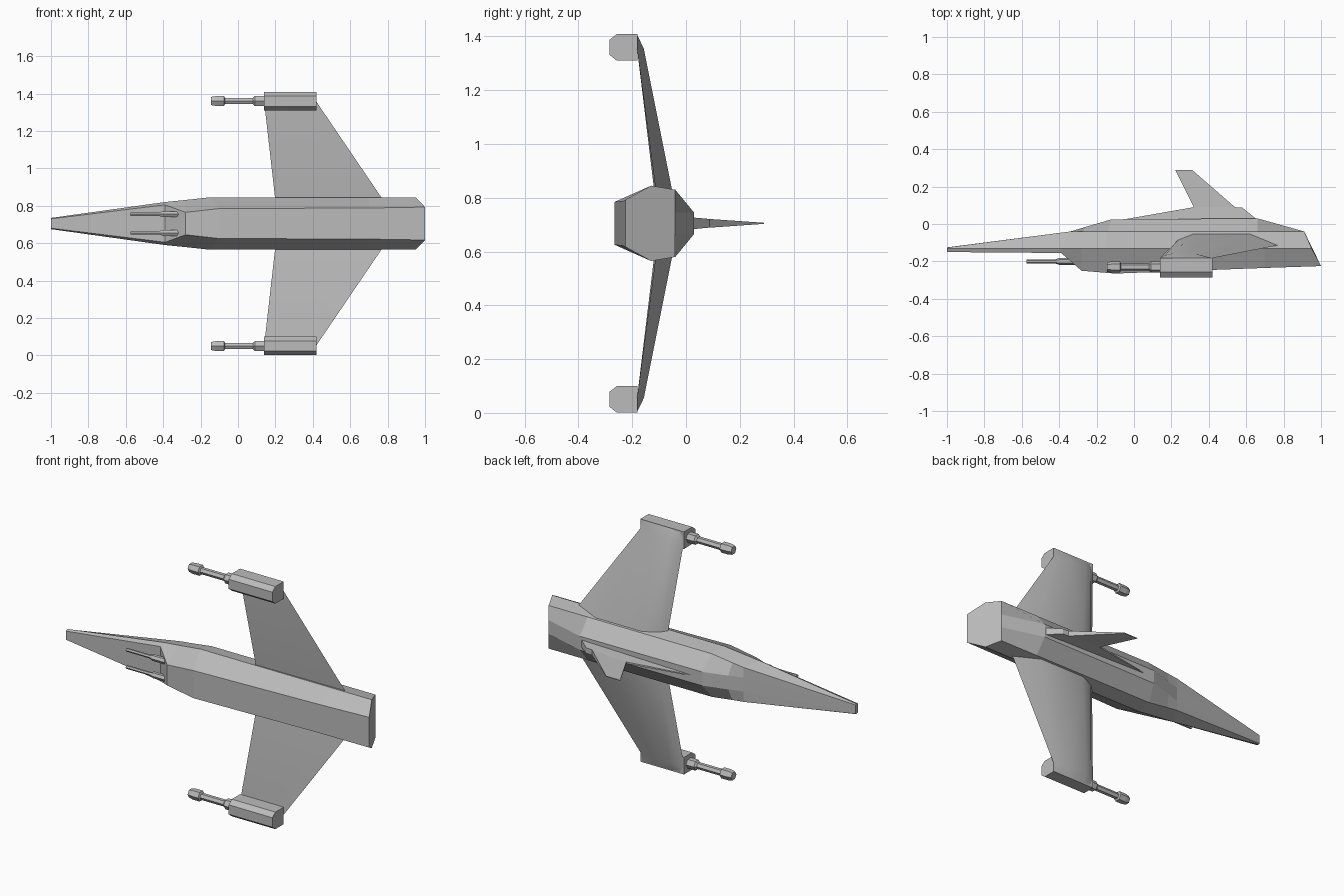
import bpy
import bmesh
from math import cos, sin, pi

if "Cube" in bpy.data.objects:
    bpy.data.objects.remove(bpy.data.objects["Cube"])

MID = 0.705  # height of the symmetry plane

grey = bpy.data.materials.new("hull grey")
grey.use_nodes = True
grey.diffuse_color = (0.5, 0.5, 0.5, 1)
grey.node_tree.nodes["Principled BSDF"].inputs["Base Color"].default_value = (0.5, 0.5, 0.5, 1)


def finish(name, bm, angle=None):
    """Turn a bmesh into a named object."""
    bmesh.ops.remove_doubles(bm, verts=bm.verts, dist=1e-5)
    bmesh.ops.recalc_face_normals(bm, faces=bm.faces)
    mesh = bpy.data.meshes.new(name)
    bm.to_mesh(mesh)
    bm.free()
    mesh.materials.append(grey)
    obj = bpy.data.objects.new(name, mesh)
    bpy.context.collection.objects.link(obj)
    if angle:
        bpy.ops.object.select_all(action="DESELECT")
        obj.select_set(True)
        bpy.context.view_layer.objects.active = obj
        bpy.ops.object.shade_smooth_by_angle(angle=angle)
    return obj


def loft(name, rings, side=1, angle=None):
    """Skin closed rings of (x, y, offset from the symmetry plane)."""
    bm = bmesh.new()
    rows = [[bm.verts.new((x, y, MID + side * s)) for x, y, s in r] for r in rings]
    n = len(rows[0])
    for a, b in zip(rows, rows[1:]):
        for i in range(n):
            j = (i + 1) % n
            bm.faces.new((a[i], a[j], b[j], b[i]))
    bm.faces.new(rows[0])
    bm.faces.new(rows[-1])
    return finish(name, bm, angle)


def barrel(name, steps, y, s, side, sides=6):
    """Turned part along x from (x, radius) steps."""
    rings = [[(x, y + r * cos(2 * pi * k / sides), s + r * sin(2 * pi * k / sides))
              for k in range(sides)] for x, r in steps]
    return loft(name, rings, side)


# Fuselage: four long edges, nose to tail, mirrored across the centre plane
top = [(-1, -.125, .02), (-.34, -.04, .04), (-.26, -.016, .04),
       (-.12, .025, .04), (.66, .03, .04), (.91, -.04, .04)]
shoulder = [(-1, -.126, .026), (-.34, -.04, .1), (-.27, -.04, .108),
            (-.14, -.04, .125), (.66, -.04, .125), (.91, -.04, .125)]
waist = [(-1, -.132, .03), (-.39, -.13, .115), (-.28, -.13, .126),
         (-.15, -.13, .14), (.7, -.13, .14), (.95, -.13, .14)]
belly = [(-1, -.15, .025), (-.39, -.155, .1), (-.28, -.25, .06),
         (-.1, -.265, .08), (.7, -.235, .083), (1, -.225, .088)]
hull_rings = []
for half in zip(top, shoulder, waist, belly):
    hull_rings.append(list(half) + [(x, y, -s) for x, y, s in reversed(half)])
loft("fuselage", hull_rings)

# Tail fin: base ridge and swept blade, each point (x, y, half thickness)
ridge = [(-.07, .022, .003), (.66, .022, .022), (.58, .087, .016),
         (.54, .09, .016), (.32, .09, .005)]
tip = [(.31, .29, .002), (.22, .29, .002)]
fin = bmesh.new()
left, right = [[fin.verts.new((x, y, MID + m * t)) for x, y, t in ridge + tip] for m in (1, -1)]
for v in (left, right):
    fin.faces.new(v[:5])
    fin.faces.new(v[3:4] + v[5:] + v[4:5])
for i, j in ((0, 1), (1, 2), (2, 3), (3, 5), (5, 6), (6, 4), (4, 0)):
    fin.faces.new((left[i], left[j], right[j], right[i]))
finish("tail_fin", fin)

# Wing sections as (x, y)
root = [(.2, -.118), (.235, -.085), (.32, -.051), (.62, -.051), (.78, -.112)]
end = [(.14, -.182), (.165, -.168), (.21, -.157), (.32, -.157), (.42, -.182)]
cap = [(x, -.183) for x, y in end]
# Pod section as (y, offset)
pod = [(-.285, .627), (-.257, .605), (-.181, .605), (-.181, .704), (-.257, .704), (-.285, .682)]

for side, label in ((1, "upper"), (-1, "lower")):
    loft(label + "_wing", [[(x, y, s) for x, y in sec]
                           for sec, s in ((root, .12), (end, .65), (cap, .704))],
         side, angle=0.5)
    loft(label + "_wing_pod", [[(x, y, s) for y, s in pod] for x in (.14, .42)], side)
    barrel(label + "_wing_cannon",
           [(.16, .03), (.09, .03), (.08, .019), (-.07, .019), (-.075, .03),
            (-.12, .03), (-.145, .025)], -.23, .655, side)
    barrel(label + "_nose_gun",
           [(-.3, .018), (-.4, .018), (-.425, .01), (-.575, .01)], -.2, .05, side)
